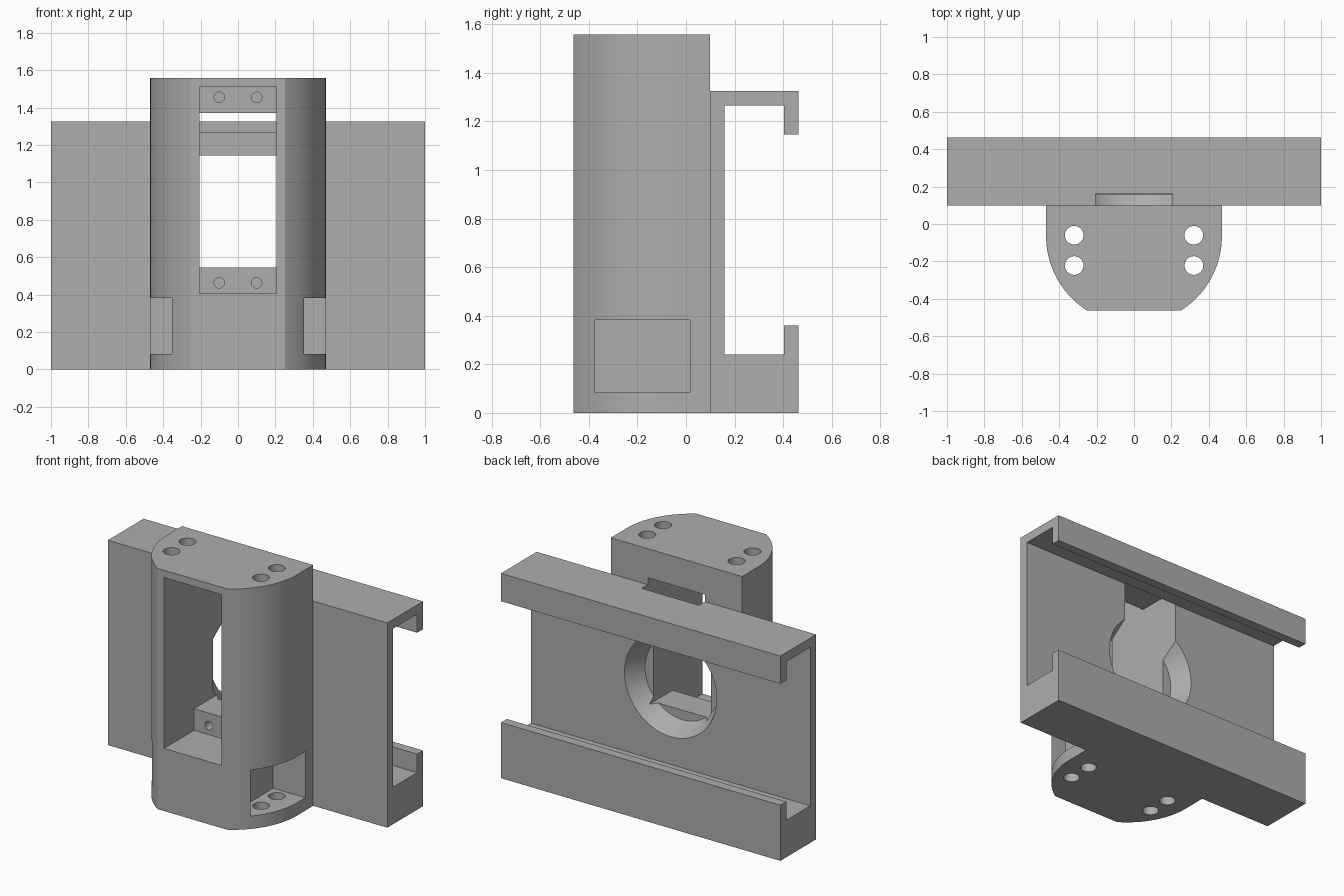
import bpy, bmesh, math
from mathutils import Matrix

if "Cube" in bpy.data.objects:
    bpy.data.objects.remove(bpy.data.objects["Cube"])

FRONT, JOINT, BACK = -0.463, 0.098, 0.463   # y of body front, body/rail joint, rail back
R, CY = 0.47, -0.065                        # body arc radius and centre y
WIN = 0.205                                 # window half width

grey = bpy.data.materials.new("plain grey")
grey.diffuse_color = (0.42, 0.42, 0.42, 1)
grey.use_nodes = True
grey.node_tree.nodes["Principled BSDF"].inputs["Base Color"].default_value = grey.diffuse_color


def finish(name, bm):
    bmesh.ops.recalc_face_normals(bm, faces=bm.faces)
    mesh = bpy.data.meshes.new(name)
    bm.to_mesh(mesh)
    bm.free()
    ob = bpy.data.objects.new(name, mesh)
    mesh.materials.append(grey)
    bpy.context.collection.objects.link(ob)
    return ob


def extrude(name, points, vec):
    bm = bmesh.new()
    face = bm.faces.new([bm.verts.new(p) for p in points])
    new = bmesh.ops.extrude_face_region(bm, geom=[face])["geom"]
    bmesh.ops.translate(bm, vec=vec, verts=[v for v in new if isinstance(v, bmesh.types.BMVert)])
    return finish(name, bm)


def box(name, x0, x1, y0, y1, z0, z1):
    pts = [(x0, y0, z0), (x1, y0, z0), (x1, y1, z0), (x0, y1, z0)]
    return extrude(name, pts, (0, 0, z1 - z0))


def cone(name, center, r1, r2, depth, along_y=False, seg=32):
    # r1 is the radius at low z, or at low y when along_y is set
    bm = bmesh.new()
    mat = Matrix.Translation(center)
    if along_y:
        mat = mat @ Matrix.Rotation(-math.pi / 2, 4, "X")
    bmesh.ops.create_cone(bm, cap_ends=True, segments=seg, radius1=r1, radius2=r2,
                          depth=depth, matrix=mat)
    return finish(name, bm)


def combine(target, other, op):
    mod = target.modifiers.new("combine", "BOOLEAN")
    mod.operation, mod.solver, mod.object = op, "EXACT", other
    bpy.context.view_layer.objects.active = target
    bpy.ops.object.modifier_apply(modifier=mod.name)
    bpy.data.objects.remove(other)


# rounded body with flat front
a0 = math.acos(0.25 / R)
arc = [(R * math.cos(a0 * i / 20), CY - R * math.sin(a0 * i / 20)) for i in range(20)]
half = [(R, JOINT)] + arc + [(0.25, FRONT)]
outline = half + [(-x, y) for x, y in reversed(half)]
holder = extrude("holder_body", [(x, y, 0) for x, y in outline], (0, 0, 1.558))

# C-shaped rail across the back
lip, plate = BACK - 0.06, JOINT + 0.06
section = [(JOINT, 0), (BACK, 0), (BACK, 0.36), (lip, 0.36), (lip, 0.24), (plate, 0.24),
           (plate, 1.265), (lip, 1.265), (lip, 1.145), (BACK, 1.145), (BACK, 1.325),
           (JOINT, 1.325)]
rail = extrude("rail", [(-1, y, z) for y, z in section], (2, 0, 0))
combine(holder, rail, "UNION")

# window: deep front opening, shorter opening between the tabs through to the rail
TAB = -0.156
combine(holder, box("window_front", -WIN, WIN, -0.6, TAB, 0.405, 1.51), "DIFFERENCE")
combine(holder, box("window_back", -WIN, WIN, TAB - 0.05, plate + 0.002, 0.545, 1.37), "DIFFERENCE")

# tapered round recess from the rail side
y0, y1, r0, r1 = 0.037, plate, 0.267, 0.33
grow = 0.02
r_end = r1 + (r1 - r0) * grow / (y1 - y0)
combine(holder, cone("recess", (0, (y0 + y1 + grow) / 2, 0.75), r0, r_end,
                     y1 + grow - y0, True, 64), "DIFFERENCE")

for s in (-1, 1):
    # side pockets
    xs = sorted((s * 0.24, s * 0.6))
    combine(holder, box("side_pocket", *xs, -0.375, 0.017, 0.083, 0.382), "DIFFERENCE")
    # long vertical bolt holes
    for y in (-0.06, -0.222):
        combine(holder, cone("bolt_hole", (s * 0.32, y, 0.78), 0.05, 0.05, 2), "DIFFERENCE")
    # blind screw holes in the tabs
    for z in (0.463, 1.455):
        combine(holder, cone("screw_hole", (s * 0.1, TAB + 0.03, z), 0.028, 0.028, 0.16, True, 24),
                "DIFFERENCE")

holder.name = "rail_mount_holder"
bpy.ops.object.select_all(action="DESELECT")
holder.select_set(True)
bpy.context.view_layer.objects.active = holder
bpy.ops.object.shade_smooth_by_angle(angle=math.radians(25))
